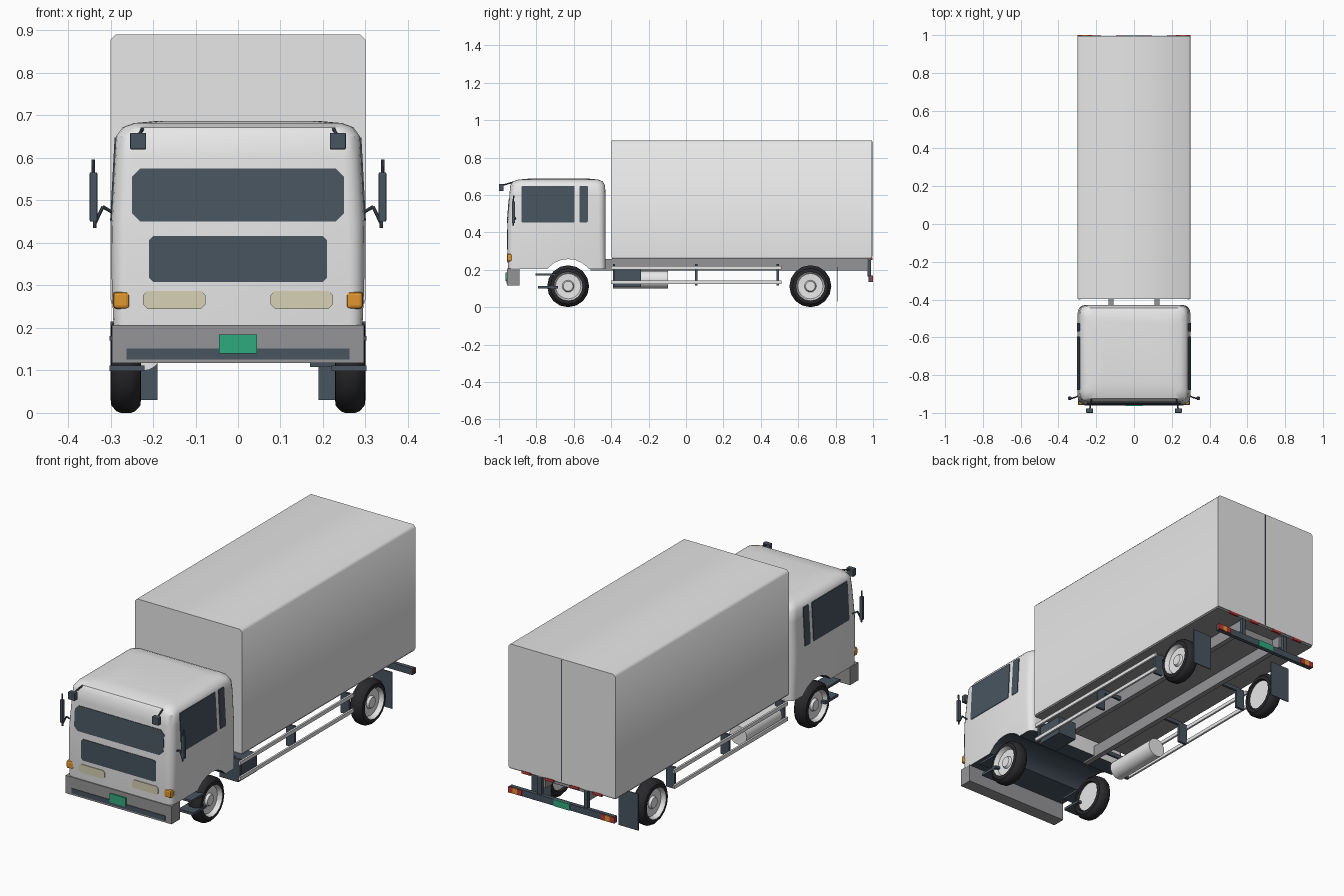
import bpy, bmesh, math
from mathutils import Vector

old = bpy.data.objects.get("Cube")
if old:
    bpy.data.objects.remove(old, do_unlink=True)


def material(name, r, g, b):
    m = bpy.data.materials.new(name)
    m.use_nodes = True
    m.diffuse_color = (r, g, b, 1)
    m.node_tree.nodes["Principled BSDF"].inputs["Base Color"].default_value = (r, g, b, 1)
    return m


WHITE = material("white paint", 0.8, 0.8, 0.8)
GREY = material("chassis grey", 0.3, 0.3, 0.31)
SLATE = material("dark slate", 0.065, 0.09, 0.115)
RUBBER = material("tyre rubber", 0.022, 0.022, 0.026)
CREAM = material("headlight cream", 0.68, 0.64, 0.46)
ORANGE = material("signal orange", 0.75, 0.31, 0.03)
GREEN = material("plate green", 0.03, 0.4, 0.21)
RED = material("lamp red", 0.55, 0.04, 0.04)


def finish(name, bm, mats, smooth=None):
    bmesh.ops.recalc_face_normals(bm, faces=bm.faces)
    me = bpy.data.meshes.new(name)
    bm.to_mesh(me)
    bm.free()
    ob = bpy.data.objects.new(name, me)
    bpy.context.collection.objects.link(ob)
    for m in mats:
        me.materials.append(m)
    if smooth:
        smooth_object(ob, smooth)
    return ob


def smooth_object(ob, angle):
    bpy.ops.object.select_all(action="DESELECT")
    ob.select_set(True)
    bpy.context.view_layer.objects.active = ob
    bpy.ops.object.shade_smooth_by_angle(angle=math.radians(angle))


def box(name, x, y, z, mat, bevel=0):
    """Box from (min, max) ranges."""
    bm = bmesh.new()
    bmesh.ops.create_cube(bm, size=1)
    for v in bm.verts:
        v.co = [(r[0] + r[1]) / 2 + c * (r[1] - r[0]) for r, c in zip((x, y, z), v.co)]
    if bevel:
        bmesh.ops.bevel(bm, geom=bm.edges[:], offset=bevel, segments=2, affect="EDGES", profile=0.5)
    return finish(name, bm, [mat])


def sides(name, x, y, z, mat, bevel=0):
    """The same box on the left (+x) and on the right (-x)."""
    box("left_" + name, x, y, z, mat, bevel)
    box("right_" + name, (-x[1], -x[0]), y, z, mat, bevel)


def loft(bm, rings, cap=True):
    """Skin closed rings of points; returns the faces of each band."""
    vs = [[bm.verts.new(p) for p in ring] for ring in rings]
    bands = []
    for a, b in zip(vs, vs[1:]):
        n = len(a)
        bands.append([bm.faces.new((a[i], a[(i + 1) % n], b[(i + 1) % n], b[i])) for i in range(n)])
    if cap:
        bm.faces.new(vs[0])
        bm.faces.new(vs[-1])
    return bands


def tube(name, a, b, radius, mat, n=8):
    a, b = Vector(a), Vector(b)
    q = (b - a).to_track_quat("Z", "Y")
    circle = [q @ Vector((radius * math.cos(t), radius * math.sin(t), 0))
              for t in (2 * math.pi * i / n for i in range(n))]
    bm = bmesh.new()
    loft(bm, [[a + c for c in circle], [b + c for c in circle]])
    return finish(name, bm, [mat], 40)


def panel(name, u, v, cut, place, mat):
    """Thin plate with chamfered corners; place(u, v, depth) gives the 3D point."""
    (a, b), (c, d) = u, v
    pts = [(a + cut, c), (b - cut, c), (b, c + cut), (b, d - cut),
           (b - cut, d), (a + cut, d), (a, d - cut), (a, c + cut)]
    bm = bmesh.new()
    loft(bm, [[place(p, q, depth) for p, q in pts] for depth in (-0.003, 0.003)])
    return finish(name, bm, [mat])


def rounded(z, hx, yf, yb, r):
    """Rounded rectangle ring at height z."""
    ring = []
    for cx, cy, start in ((hx - r, yb - r, 0), (r - hx, yb - r, 90),
                          (r - hx, yf + r, 180), (hx - r, yf + r, 270)):
        for k in range(5):
            t = math.radians(start + 22.5 * k)
            ring.append((cx + r * math.cos(t), cy + r * math.sin(t), z))
    return ring


# Cab shell, with the wheel arch cut across it
FRONT_Y, REAR_Y, WHEEL_Z = -0.63, 0.665, 0.112
bm = bmesh.new()
loft(bm, [rounded(*s) for s in (
    (0.205, 0.293, -0.952, -0.43, 0.03), (0.3, 0.297, -0.955, -0.43, 0.035),
    (0.45, 0.298, -0.955, -0.43, 0.04), (0.6, 0.29, -0.944, -0.43, 0.04),
    (0.65, 0.287, -0.94, -0.433, 0.045), (0.672, 0.272, -0.925, -0.445, 0.045),
    (0.682, 0.245, -0.895, -0.47, 0.045), (0.687, 0.19, -0.84, -0.52, 0.045))])
cab = finish("cab", bm, [WHITE, SLATE])
cutter = tube("arch_cutter", (-0.5, FRONT_Y, WHEEL_Z), (0.5, FRONT_Y, WHEEL_Z), 0.145, SLATE, 24)
cutter.hide_render = True
cut = cab.modifiers.new("arch", "BOOLEAN")
cut.operation, cut.solver, cut.object = "DIFFERENCE", "EXACT", cutter
bpy.ops.object.select_all(action="DESELECT")
bpy.context.view_layer.objects.active = cab
cab.select_set(True)
bpy.ops.object.modifier_apply(modifier="arch")
bpy.data.objects.remove(cutter, do_unlink=True)
for f in cab.data.polygons:
    f.material_index = 1 if f.normal.z < -0.2 else 0
smooth_object(cab, 35)


# Cab glass and front panels, following the lean of the shell
def on_front(x, z, d):
    return (x, -0.955 + max(0, z - 0.45) * 0.075 - d, z)


panel("windscreen", (-0.25, 0.25), (0.45, 0.575), 0.02, on_front, SLATE)
panel("front_grille", (-0.21, 0.21), (0.308, 0.416), 0.01, on_front, SLATE)
for s, side in ((1, "left"), (-1, "right")):
    def on_side(y, z, d):
        return (s * (0.298 - (z - 0.45) * 0.0535 + d), y, z)

    panel(side + "_door_window", (-0.88, -0.595), (0.453, 0.648), 0.004, on_side, SLATE)
    panel(side + "_quarter_window", (-0.57, -0.525), (0.453, 0.648), 0.004, on_side, SLATE)
    panel(side + "_headlight", sorted((s * 0.077, s * 0.223)), (0.245, 0.287), 0.01, on_front, CREAM)
    # Mirrors on the roof edge and beside the doors
    tube(side + "_front_mirror_arm", (s * 0.225, -0.925, 0.668), (s * 0.235, -0.985, 0.65), 0.004, SLATE)
    tube(side + "_mirror_arm_lower", (s * 0.292, -0.91, 0.47), (s * 0.318, -0.92, 0.485), 0.004, SLATE)
    tube(side + "_mirror_arm_upper", (s * 0.318, -0.92, 0.485), (s * 0.337, -0.925, 0.445), 0.004, SLATE)
    tube(side + "_mirror_rod", (s * 0.337, -0.925, 0.435), (s * 0.341, -0.922, 0.596), 0.004, SLATE)
sides("front_mirror", (0.216, 0.254), (-1.0, -0.976), (0.62, 0.659), SLATE, 0.003)
sides("door_mirror", (0.331, 0.349), (-0.931, -0.914), (0.45, 0.566), SLATE, 0.003)
sides("turn_signal", (0.255, 0.294), (-0.958, -0.927), (0.245, 0.285), ORANGE, 0.008)

# Front bumper
box("front_bumper", (-0.297, 0.297), (-0.957, -0.89), (0.117, 0.207), GREY)
box("bumper_vent", (-0.262, 0.262), (-0.96, -0.953), (0.126, 0.151), SLATE)
box("front_plate", (-0.045, 0.045), (-0.964, -0.956), (0.14, 0.185), GREEN)

# Cargo box: chamfered section swept along y
section = [(-0.3, 0.265), (0.3, 0.265), (0.3, 0.878), (0.288, 0.89), (-0.288, 0.89), (-0.3, 0.878)]
bm = bmesh.new()
loft(bm, [[(x, y, z) for x, z in section] for y in (-0.397, 0.995)])
finish("cargo_box", bm, [WHITE], 60)
box("cargo_floor", (-0.298, 0.298), (-0.395, 0.99), (0.257, 0.267), GREY)
box("rear_door_seam", (-0.002, 0.002), (0.99, 0.997), (0.27, 0.885), SLATE)

# Chassis rails and cross member
sides("chassis_rail", (0.108, 0.135), (-0.51, 0.97), (0.197, 0.258), GREY)
box("rear_cross_member", (-0.108, 0.108), (0.9, 0.92), (0.205, 0.258), GREY)

# Wheels turned from one profile: (inset from the outer face, radius)
PROFILE = [(0.06, 0.001), (0.06, 0.074), (0.072, 0.078), (0.07, 0.095), (0.058, 0.108), (0.048, 0.112),
           (0.024, 0.112), (0.014, 0.108), (0.002, 0.095), (0, 0.078), (0.012, 0.072),
           (0.022, 0.068), (0.024, 0.032), (0.012, 0.026), (0.012, 0.001)]
for s, side in ((1, "left"), (-1, "right")):
    for y, end in ((FRONT_Y, "front"), (REAR_Y, "rear")):
        bm = bmesh.new()
        ring = [2 * math.pi * i / 16 for i in range(16)]
        bands = loft(bm, [[(s * (0.3 - d), y + r * math.cos(t), WHEEL_Z + r * math.sin(t)) for t in ring]
                          for d, r in PROFILE])
        for i, band in enumerate(bands):
            for f in band:
                f.material_index = 1 if 1 <= i <= 8 else 0
        finish(f"{side}_{end}_wheel", bm, [WHITE, RUBBER], 35)

# Steps, mud flaps and side guards
sides("upper_step", (0.225, 0.302), (-0.805, -0.7), (0.17, 0.181), SLATE)
sides("lower_step", (0.22, 0.302), (-0.79, -0.685), (0.099, 0.112), SLATE)
sides("mud_flap", (0.19, 0.3), (0.806, 0.811), (0.03, 0.215), SLATE)
for z in (0.133, 0.211):
    sides("guard_bar", (0.283, 0.293), (-0.4, 0.51), (z - 0.009, z + 0.009), WHITE)
for y in (-0.385, 0.055, 0.49):
    sides("guard_post", (0.235, 0.284), (y - 0.006, y + 0.006), (0.117, 0.225), SLATE)
    sides("guard_hanger", (0.13, 0.25), (y - 0.006, y + 0.006), (0.21, 0.23), SLATE)

# Battery box and fuel tank
box("battery_box", (0.17, 0.275), (-0.39, -0.24), (0.108, 0.2), SLATE)
tube("fuel_tank", (-0.225, -0.39, 0.147), (-0.225, -0.097, 0.147), 0.048, WHITE, 20)

# Rear underrun bar with lamps and plate
box("rear_bar", (-0.295, 0.295), (0.975, 0.995), (0.135, 0.168), SLATE)
box("rear_plate", (-0.045, 0.045), (0.992, 0.999), (0.135, 0.168), GREEN)
sides("rear_bar_bracket", (0.12, 0.14), (0.97, 0.988), (0.165, 0.258), SLATE)
for a, b, mat in ((0.272, 0.298, RED), (0.247, 0.272, ORANGE), (0.222, 0.247, RED)):
    sides("rear_lamp", (a, b), (0.99, 1.0), (0.137, 0.166), mat)
for a in (0.045, 0.175):
    sides("rear_marker", (a, a + 0.05), (0.988, 0.998), (0.252, 0.265), RED)
